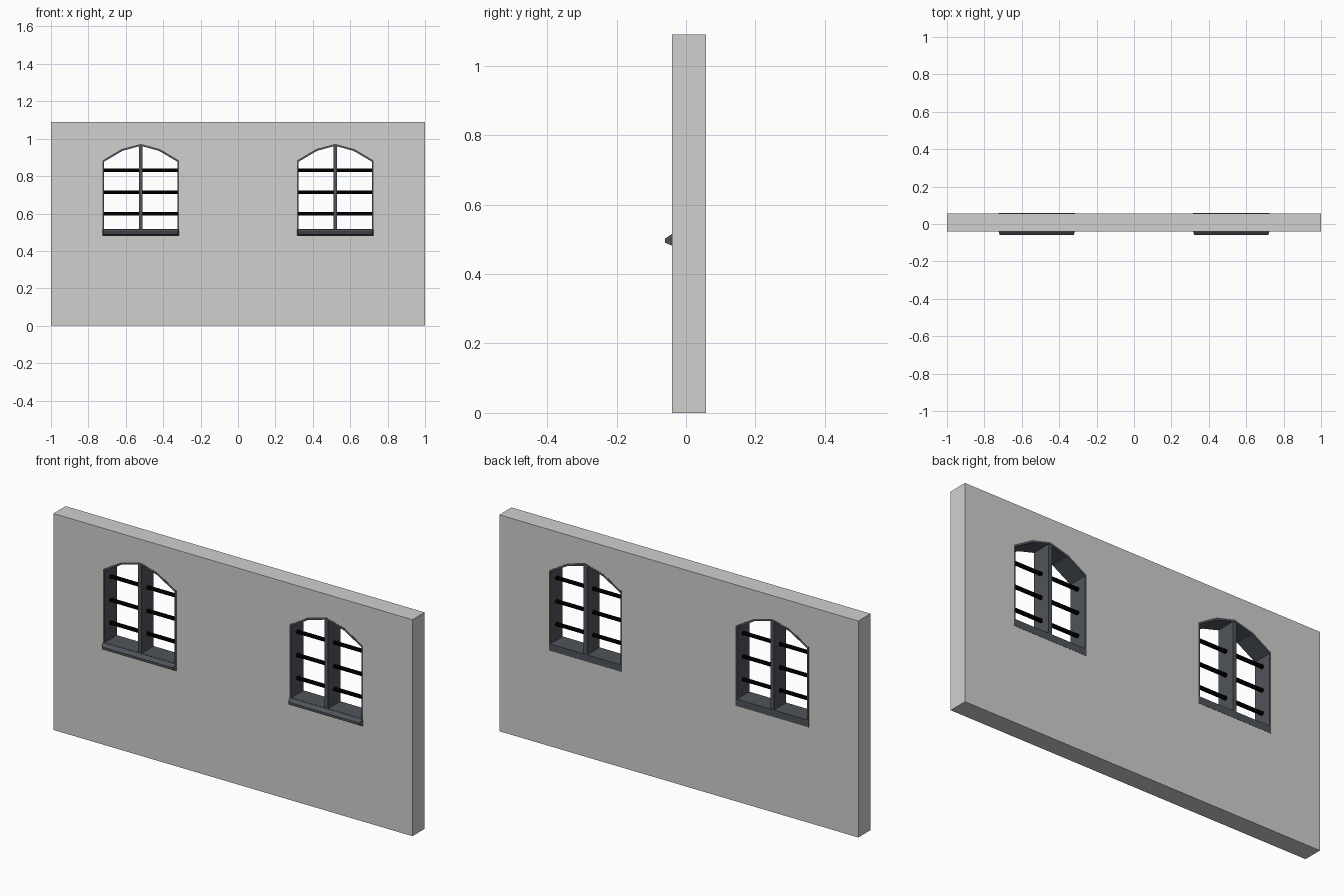
import bpy, bmesh, math

if "Cube" in bpy.data.objects:
    bpy.data.objects.remove(bpy.data.objects["Cube"])


def material(name, rgb):
    m = bpy.data.materials.new(name)
    m.diffuse_color = (*rgb, 1)
    m.use_nodes = True
    m.node_tree.nodes["Principled BSDF"].inputs["Base Color"].default_value = m.diffuse_color
    return m


STONE = material("grey_plaster", (0.63, 0.63, 0.615))
FRAME = material("slate_frame", (0.078, 0.087, 0.101))
IRON = material("black_iron", (0.0, 0.0, 0.0))


def plate(name, loops, y0, y1, mat):
    """Upright plate from x-z loops; inner loops become holes."""
    cu = bpy.data.curves.new(name + "_outline", 'CURVE')
    cu.dimensions = '2D'
    cu.fill_mode = 'BOTH'
    cu.extrude = (y1 - y0) / 2
    for loop in loops:
        s = cu.splines.new('POLY')
        s.points.add(len(loop) - 1)
        for p, (x, z) in zip(s.points, loop):
            p.co = (x, z, 0, 1)
        s.use_cyclic_u = True
    tmp = bpy.data.objects.new(name + "_outline", cu)
    bpy.context.collection.objects.link(tmp)
    bpy.context.view_layer.update()
    dg = bpy.context.evaluated_depsgraph_get()
    me = bpy.data.meshes.new_from_object(tmp.evaluated_get(dg))
    bpy.data.objects.remove(tmp)
    bm = bmesh.new()
    bm.from_mesh(me)
    bmesh.ops.remove_doubles(bm, verts=bm.verts, dist=1e-5)
    bmesh.ops.recalc_face_normals(bm, faces=bm.faces)
    for f in bm.faces:
        f.smooth = False
    bm.to_mesh(me)
    bm.free()
    me.materials.clear()
    me.materials.append(mat)
    ob = bpy.data.objects.new(name, me)
    ob.rotation_euler.x = math.pi / 2
    ob.location.y = (y0 + y1) / 2
    bpy.context.collection.objects.link(ob)
    return ob


def rect(x0, x1, z0, z1):
    return [(x0, z0), (x1, z0), (x1, z1), (x0, z1)]


def arch(cx, w, z0, shoulder, mid, top):
    return [(cx - w, z0), (cx + w, z0), (cx + w, shoulder),
            (cx + w / 2, mid), (cx, top), (cx - w / 2, mid), (cx - w, shoulder)]


def sill(name, cx):
    """Tapered ledge projecting from the front face."""
    bm = bmesh.new()
    back = [bm.verts.new((cx + x, -0.039, z)) for x, z in rect(-0.205, 0.205, 0.481, 0.516)]
    front = [bm.verts.new((cx + x, -0.06, z)) for x, z in rect(-0.197, 0.197, 0.49, 0.502)]
    bm.faces.new(back)
    bm.faces.new(front)
    for i in range(4):
        j = (i + 1) % 4
        bm.faces.new((back[i], back[j], front[j], front[i]))
    bmesh.ops.recalc_face_normals(bm, faces=bm.faces)
    me = bpy.data.meshes.new(name)
    bm.to_mesh(me)
    bm.free()
    me.materials.append(FRAME)
    bpy.context.collection.objects.link(bpy.data.objects.new(name, me))


CENTRES = {"left": -0.52, "right": 0.52}
Y0, Y1 = -0.04, 0.057

# Wall with two arched openings
openings = [arch(cx, 0.204, 0.481, 0.884, 0.945, 0.972) for cx in CENTRES.values()]
plate("wall", [rect(-1, 1, 0, 1.09)] + openings, Y0, Y1, STONE)

for (side, cx), outer in zip(CENTRES.items(), openings):
    # Lining, mullion and ledge
    inner = arch(cx, 0.196, 0.516, 0.877, 0.935, 0.962)
    plate(side + "_window_frame", [outer, inner], Y0 - 0.001, Y1 + 0.001, FRAME)
    plate(side + "_mullion", [rect(cx - 0.01, cx + 0.01, 0.51, 0.964)], Y0, Y1, FRAME)
    sill(side + "_sill", cx)
    # Horizontal iron bars
    for i, z in enumerate((0.598, 0.713, 0.831)):
        bpy.ops.mesh.primitive_cylinder_add(vertices=8, radius=0.0098, depth=0.396,
                                            location=(cx, 0.009, z),
                                            rotation=(0, math.pi / 2, 0))
        bar = bpy.context.object
        bar.name = f"{side}_bar_{i + 1}"
        bar.data.materials.append(IRON)
